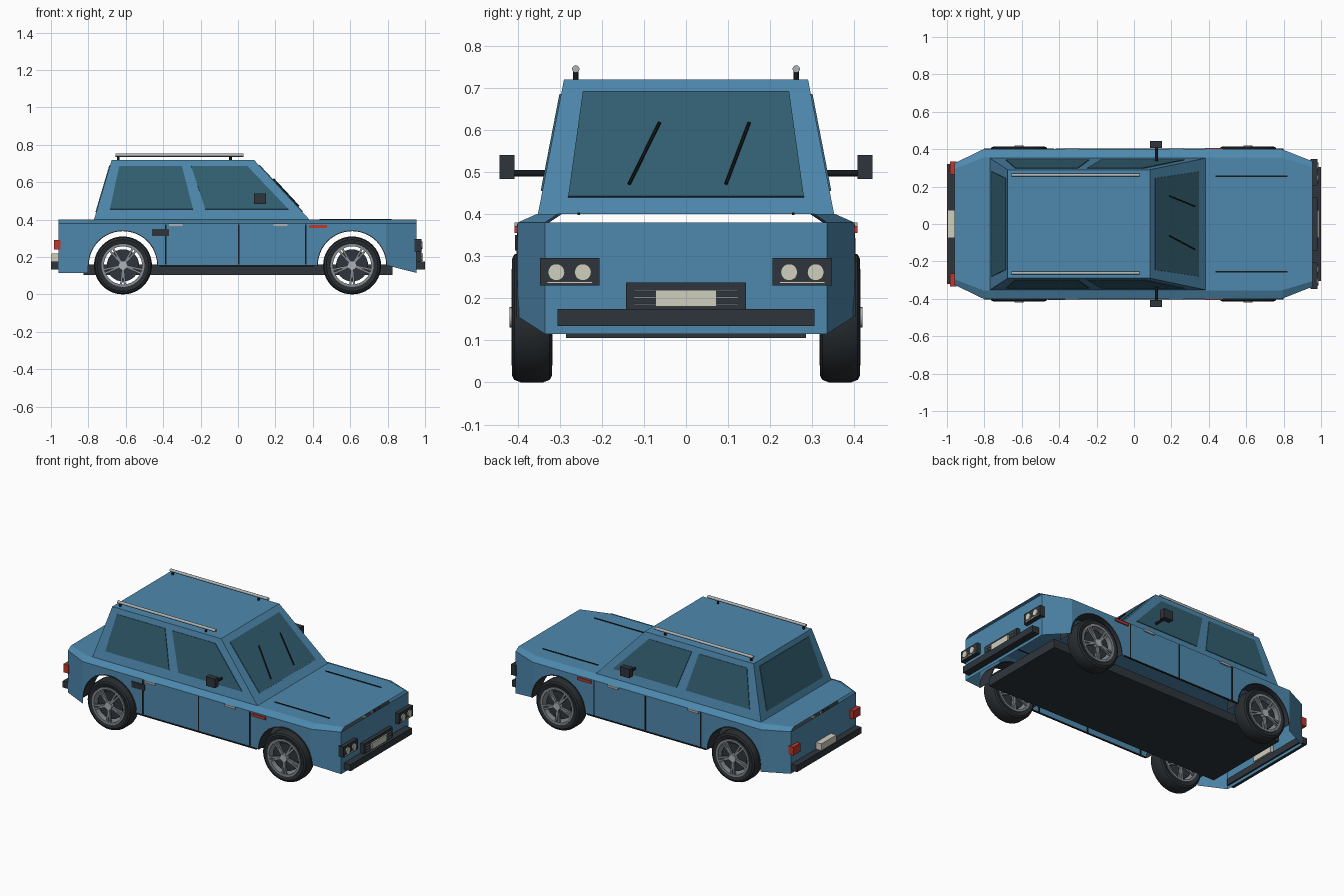
import bpy, bmesh, math
from mathutils import Vector, Matrix

if "Cube" in bpy.data.objects:
    bpy.data.objects.remove(bpy.data.objects["Cube"])


def material(name, rgb):
    m = bpy.data.materials.new(name)
    m.diffuse_color = (*rgb, 1)
    m.use_nodes = True
    m.node_tree.nodes["Principled BSDF"].inputs["Base Color"].default_value = m.diffuse_color
    return m


BLUE = material("body blue", (0.076, 0.25, 0.42))
GLASS = material("window teal", (0.032, 0.115, 0.165))
DARK = material("dark trim", (0.027, 0.036, 0.044))
BLACK = material("seam black", (0.008, 0.010, 0.012))
TYRE = material("tyre rubber", (0.022, 0.027, 0.032))
GREY = material("rim grey", (0.24, 0.26, 0.28))
CHROME = material("chrome", (0.42, 0.45, 0.47))
CREAM = material("lamp cream", (0.62, 0.62, 0.52))
RED = material("lamp red", (0.50, 0.04, 0.025))


def finish(name, bm, mat, smooth=False):
    bmesh.ops.recalc_face_normals(bm, faces=bm.faces)
    me = bpy.data.meshes.new(name)
    bm.to_mesh(me)
    bm.free()
    me.materials.append(mat)
    ob = bpy.data.objects.new(name, me)
    bpy.context.collection.objects.link(ob)
    if smooth:
        bpy.context.view_layer.objects.active = ob
        ob.select_set(True)
        bpy.ops.object.shade_smooth_by_angle(angle=math.radians(35))
        ob.select_set(False)
    return ob


def box(name, mat, x, y, z):
    """Box from (min, max) ranges."""
    bm = bmesh.new()
    bmesh.ops.create_cube(bm, size=1)
    for v in bm.verts:
        v.co = [r[0] + (c + 0.5) * (r[1] - r[0]) for r, c in zip((x, y, z), v.co)]
    return finish(name, bm, mat)


def rod(name, mat, a, b, r, seg=12):
    """Cylinder between two points."""
    a, b = Vector(a), Vector(b)
    d = b - a
    bm = bmesh.new()
    mat4 = Matrix.Translation((a + b) / 2) @ d.to_track_quat('Z', 'Y').to_matrix().to_4x4()
    bmesh.ops.create_cone(bm, cap_ends=True, segments=seg, radius1=r, radius2=r, depth=d.length, matrix=mat4)
    return finish(name, bm, mat, seg > 6)


def plate(name, mat, pts, out, t=0.004):
    """Thin slab lying on a flat face, facing the direction out."""
    pts = [Vector(p) for p in pts]
    n = (pts[1] - pts[0]).cross(pts[2] - pts[0]).normalized()
    if n.dot(Vector(out)) < 0:
        n = -n
    bm = bmesh.new()
    lo = [bm.verts.new(p - n * 0.002) for p in pts]
    hi = [bm.verts.new(p + n * t) for p in pts]
    bm.faces.new(lo)
    bm.faces.new(hi)
    for i in range(4):
        j = (i + 1) % 4
        bm.faces.new((lo[i], lo[j], hi[j], hi[i]))
    return finish(name, bm, mat)


def lathe(name, mat, profile, centre, seg=40, arc=math.tau):
    """Revolve closed (radius, y) profile about the y axis."""
    bm = bmesh.new()
    full = arc > 6
    n = seg if full else seg + 1
    rings = [[bm.verts.new((centre[0] + r * math.cos(arc * i / seg), centre[1] + y,
                            centre[2] + r * math.sin(arc * i / seg))) for r, y in profile] for i in range(n)]
    for i in range(seg):
        a, b = rings[i], rings[(i + 1) % n]
        for k in range(len(profile)):
            m = (k + 1) % len(profile)
            bm.faces.new((a[k], a[m], b[m], b[k]))
    return finish(name, bm, mat, True)


WHEELS = (-0.615, 0.61)
WZ, ARCH = 0.155, 0.187

# lower body shell: stations are x, half width, bottom height, top half width
STATIONS = [(-0.96, 0.325, 0.115, 0.295), (-0.805, 0.40, 0.115, 0.355), (-0.42, 0.40, 0.155, 0.355),
            (0.79, 0.40, 0.155, 0.355), (0.955, 0.335, 0.115, 0.305)]


def section(x):
    for a, b in zip(STATIONS, STATIONS[1:]):
        if x <= b[0]:
            t = (x - a[0]) / (b[0] - a[0])
            y, zb, yt = (p + (q - p) * t for p, q in zip(a[1:], b[1:]))
            break
    for w in WHEELS:
        if abs(x - w) <= ARCH:
            zb = max(zb, WZ + math.sqrt(max(0, ARCH ** 2 - (x - w) ** 2)))
    return [(y, zb), (y, 0.38), (yt, 0.40), (-yt, 0.40), (-y, 0.38), (-y, zb)]


xs = {s[0] for s in STATIONS}
for w in WHEELS:
    xs |= {w - ARCH * math.cos(math.pi * i / 24) for i in range(25)}
bm = bmesh.new()
rows = [[bm.verts.new((x, y, z)) for y, z in section(x)] for x in sorted(xs)]
for a, b in zip(rows, rows[1:]):
    for k in range(5):
        bm.faces.new((a[k], a[k + 1], b[k + 1], b[k]))
for r in (rows[0], rows[-1]):
    bm.faces.new((r[0], r[1], r[4], r[5]))
finish("body_shell", bm, BLUE)

# floor pan
box("floor_pan", DARK, (-0.825, 0.825), (-0.285, 0.285), (0.105, 0.16))


# cabin
def cab_y(z): return 0.352 - (z - 0.40) / 0.32 * 0.062
def cab_front(z): return 0.382 - (z - 0.40) / 0.32 * 0.297
def cab_rear(z): return -0.77 + (z - 0.40) / 0.32 * 0.095


bm = bmesh.new()
lo, hi = [[bm.verts.new(p) for p in ((cab_rear(z), -cab_y(z), z), (cab_front(z), -cab_y(z), z),
                                     (cab_front(z), cab_y(z), z), (cab_rear(z), cab_y(z), z))] for z in (0.40, 0.72)]
bm.faces.new(lo)
bm.faces.new(hi)
for i in range(4):
    j = (i + 1) % 4
    bm.faces.new((lo[i], lo[j], hi[j], hi[i]))
finish("cabin", bm, BLUE)

# windscreen and rear window
for name, fx, d in (("windscreen", cab_front, 1), ("rear_window", cab_rear, -1)):
    plate(name, GLASS, [(fx(z), y, z) for y, z in ((-0.28, 0.44), (0.28, 0.44), (0.245, 0.69), (-0.245, 0.69))],
          (d, 0, 0.3))

# wipers
for y0, y1 in ((-0.135, -0.063), (0.095, 0.15)):
    rod("wiper", BLACK, (cab_front(0.47) + 0.008, y0, 0.472), (cab_front(0.615) + 0.008, y1, 0.617), 0.004, 6)

for s in (-1, 1):
    # side windows
    for name, quad in (("rear_side_window", ((-0.685, 0.455), (-0.24, 0.455), (-0.30, 0.685), (-0.635, 0.685))),
                       ("front_side_window", ((-0.175, 0.455), (0.27, 0.455), (0.05, 0.685), (-0.25, 0.685)))):
        plate(name, GLASS, [(x, s * cab_y(z), z) for x, z in quad], (0, s, 0.2))

    def side(name, mat, x, z, t):
        box(name, mat, x, sorted((s * 0.396, s * (0.40 + t))), z)

    # door seams, handles, markers and sill strip
    for x in (-0.385, 0.005, 0.362):
        side("door_seam", BLACK, (x - 0.004, x + 0.004), (0.16, 0.375), 0.002)
    for x in (-0.333, 0.227):
        side("door_handle", CHROME, (x - 0.037, x + 0.037), (0.366, 0.38), 0.007)
    side("side_marker", RED, (0.38, 0.475), (0.355, 0.372), 0.007)
    side("sill_strip", BLACK, (-0.42, 0.41), (0.15, 0.158), 0.003)

    # bonnet crease
    box("bonnet_line", BLACK, (0.435, 0.82), (s * 0.255 - 0.003, s * 0.255 + 0.003), (0.398, 0.404))

    # roof rail
    rod("roof_rail", CHROME, (-0.655, s * 0.262, 0.745), (0.03, s * 0.262, 0.745), 0.009)
    for x in (-0.64, -0.04):
        rod("rail_post", BLACK, (x, s * 0.262, 0.715), (x, s * 0.262, 0.742), 0.007)

    # door mirror
    rod("mirror_arm", BLACK, (0.12, s * 0.325, 0.497), (0.12, s * 0.41, 0.497), 0.008)
    box("mirror", DARK, (0.085, 0.15), sorted((s * 0.407, s * 0.443)), (0.483, 0.54))

    # headlights
    box("headlight_housing", DARK, (0.945, 0.98), sorted((s * 0.205, s * 0.347)), (0.23, 0.296))
    for y in (0.245, 0.308):
        rod("headlight", CREAM, (0.97, s * y, 0.262), (0.987, s * y, 0.262), 0.02, 20)
    box("headlight_strip", CREAM, (0.975, 0.984), sorted((s * 0.222, s * 0.33)), (0.235, 0.24))

    # tail light
    box("tail_light", RED, (-0.985, -0.95), sorted((s * 0.265, s * 0.335)), (0.24, 0.292))

    # wheels and arches
    for wx in WHEELS:
        c = (wx, s * 0.366, WZ)
        half = [(0.112, 0.040), (0.122, 0.046), (0.138, 0.048), (0.149, 0.042), (0.155, 0.026)]
        lathe("tyre", TYRE, half + [(r, -y) for r, y in reversed(half)], c)
        lathe("rim_ring", GREY, [(0.102, 0.049), (0.115, 0.049), (0.115, -0.049), (0.102, -0.049)], c)
        rod("brake_disc", DARK, (wx, c[1] - 0.03, WZ), (wx, c[1] + 0.03, WZ), 0.086, 32)
        rod("hub", CHROME, (wx, c[1] - 0.053, WZ), (wx, c[1] + 0.053, WZ), 0.024, 20)
        bm = bmesh.new()
        for i in range(5):
            for off in (-0.1, 0.1):
                for face in (-1, 1):
                    m = (Matrix.Translation((wx, c[1] + face * 0.042, WZ))
                         @ Matrix.Rotation(math.tau * i / 5 + off + math.pi / 2, 4, 'Y')
                         @ Matrix.Translation((0.063, 0, 0)) @ Matrix.Diagonal((0.084, 0.012, 0.011, 1)))
                    bmesh.ops.create_cube(bm, size=1, matrix=m)
        finish("wheel_spokes", bm, GREY)
        lathe("arch_liner", DARK, [(ARCH - 0.004, -0.05), (ARCH + 0.001, -0.05), (ARCH + 0.001, 0.05),
                                   (ARCH - 0.004, 0.05)], (wx, s * 0.353, WZ), 24, math.pi)

# vent on one side only
box("side_vent", DARK, (-0.46, -0.37), (-0.406, -0.396), (0.313, 0.35))

# bumpers
box("front_bumper", DARK, (0.945, 1.0), (-0.305, 0.305), (0.134, 0.175))
box("rear_bumper", DARK, (-1.0, -0.95), (-0.32, 0.32), (0.134, 0.175))

# grille and plates
box("grille", DARK, (0.945, 0.98), (-0.142, 0.142), (0.175, 0.237))
for z in (0.186, 0.202, 0.218):
    box("grille_slat", GREY, (0.975, 0.984), (-0.125, 0.125), (z - 0.002, z + 0.002))
box("front_plate", CREAM, (0.97, 0.99), (-0.073, 0.073), (0.18, 0.22))
box("rear_plate", CREAM, (-0.998, -0.94), (-0.075, 0.075), (0.176, 0.218))
